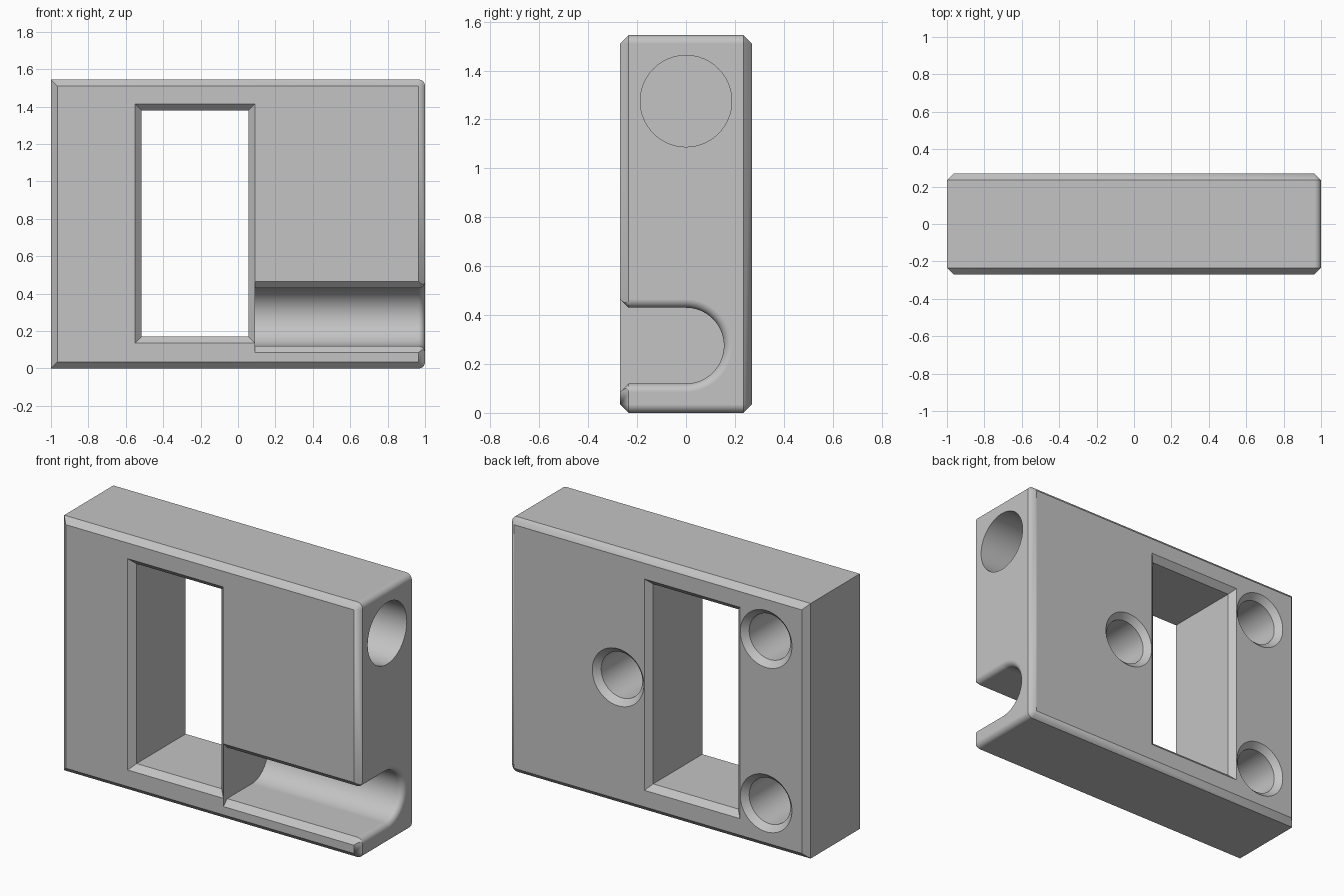
import bpy, bmesh
from math import sin, cos, pi

if "Cube" in bpy.data.objects:
    bpy.data.objects.remove(bpy.data.objects["Cube"], do_unlink=True)

HALF_Y, HEIGHT, CH = 0.27, 1.545, 0.035   # half thickness, height, chamfer / fillet size

grey = bpy.data.materials.new("plain grey")
grey.use_nodes = True
colour = (0.55, 0.55, 0.55, 1)
grey.diffuse_color = colour
grey.node_tree.nodes["Principled BSDF"].inputs["Base Color"].default_value = colour


def loft(name, rings):
    """Closed solid through a list of equally long point rings."""
    bm = bmesh.new()
    loops = [[bm.verts.new(p) for p in ring] for ring in rings]
    n = len(loops[0])
    for a, b in zip(loops, loops[1:]):
        for i in range(n):
            j = (i + 1) % n
            bm.faces.new((a[i], a[j], b[j], b[i]))
    bm.faces.new(loops[0])
    bm.faces.new(loops[-1])
    bmesh.ops.remove_doubles(bm, verts=bm.verts, dist=1e-5)
    bmesh.ops.recalc_face_normals(bm, faces=bm.faces)
    mesh = bpy.data.meshes.new(name)
    bm.to_mesh(mesh)
    bm.free()
    mesh.materials.append(grey)
    ob = bpy.data.objects.new(name, mesh)
    bpy.context.collection.objects.link(ob)
    return ob


def block_ring(y, inset):
    """Outline with square corners at -x and rounded corners at +x."""
    r, steps = CH - inset, 8
    pts = [(-1 + inset, y, HEIGHT - inset), (-1 + inset, y, inset)]
    for cz, start in ((CH, -pi / 2), (HEIGHT - CH, 0)):
        for i in range(steps + 1):
            a = start + pi / 2 * i / steps
            pts.append((1 - CH + r * cos(a), y, cz + r * sin(a)))
    return pts


def window_ring(y, grow):
    x0, x1, z0, z1 = -0.515 - grow, 0.055 + grow, 0.17 - grow, 1.38 + grow
    return [(x0, y, z0), (x1, y, z0), (x1, y, z1), (x0, y, z1)]


def slot_ring(x, grow):
    """U-shaped section, open and flared towards the front."""
    zc, r, steps = 0.275, 0.155 + grow, 32
    pts = [(x, -0.4, zc - r - CH), (x, -HALF_Y, zc - r - CH), (x, CH - HALF_Y, zc - r)]
    for i in range(steps + 1):
        a = -pi / 2 + pi * i / steps
        pts.append((x, r * cos(a), zc + r * sin(a)))
    pts += [(x, CH - HALF_Y, zc + r), (x, -HALF_Y, zc + r + CH), (x, -0.4, zc + r + CH)]
    return pts


def circle(r, place, n=64):
    return [place(r * cos(2 * pi * i / n), r * sin(2 * pi * i / n)) for i in range(n)]


# Main block, chamfered around the front and back faces
block = loft("block", [block_ring(-HALF_Y, CH), block_ring(CH - HALF_Y, 0),
                       block_ring(HALF_Y - CH, 0), block_ring(HALF_Y, CH)])
cutters = []

# Rectangular through window, chamfered on both sides
cutters.append(loft("window_cutter", [
    window_ring(y, g) for y, g in ((-0.4, CH), (-HALF_Y, CH), (CH - HALF_Y, 0),
                                   (HALF_Y - CH, 0), (HALF_Y, CH), (0.4, CH))]))

# Side slot with a rounded mouth
mouth = [slot_ring(1 - CH + CH * sin(a), CH * (1 - cos(a)))
         for a in (pi / 2 * i / 8 for i in range(9))]
cutters.append(loft("slot_cutter", [slot_ring(0.092, 0)] + mouth + [slot_ring(1.2, CH)]))

# Plain blind hole in the side
cutters.append(loft("side_hole_cutter", [
    circle(0.187, lambda u, v: (x, u, 1.275 + v)) for x in (0.4, 1.2)]))

# Countersunk blind holes in the back
for hx, hz in ((0.266, HEIGHT / 2), (-0.726, 0.275), (-0.726, 1.27)):
    cutters.append(loft("back_hole_cutter", [
        circle(r, lambda u, v: (hx + u, y, hz + v))
        for y, r in ((-0.13, 0.138), (HALF_Y - CH, 0.138), (HALF_Y, 0.173), (0.4, 0.173))]))

# Cut everything, then drop the helpers
bpy.ops.object.select_all(action="DESELECT")
bpy.context.view_layer.objects.active = block
block.select_set(True)
for cutter in cutters:
    cutter.hide_render = True
    mod = block.modifiers.new("cut", "BOOLEAN")
    mod.operation, mod.solver, mod.object = "DIFFERENCE", "EXACT", cutter
    bpy.ops.object.modifier_apply(modifier=mod.name)
    bpy.data.objects.remove(cutter, do_unlink=True)

# Smooth round parts, crisp chamfers
bpy.ops.object.shade_smooth_by_angle(angle=pi / 6)
block.modifiers.new("even shading", "WEIGHTED_NORMAL").keep_sharp = True
